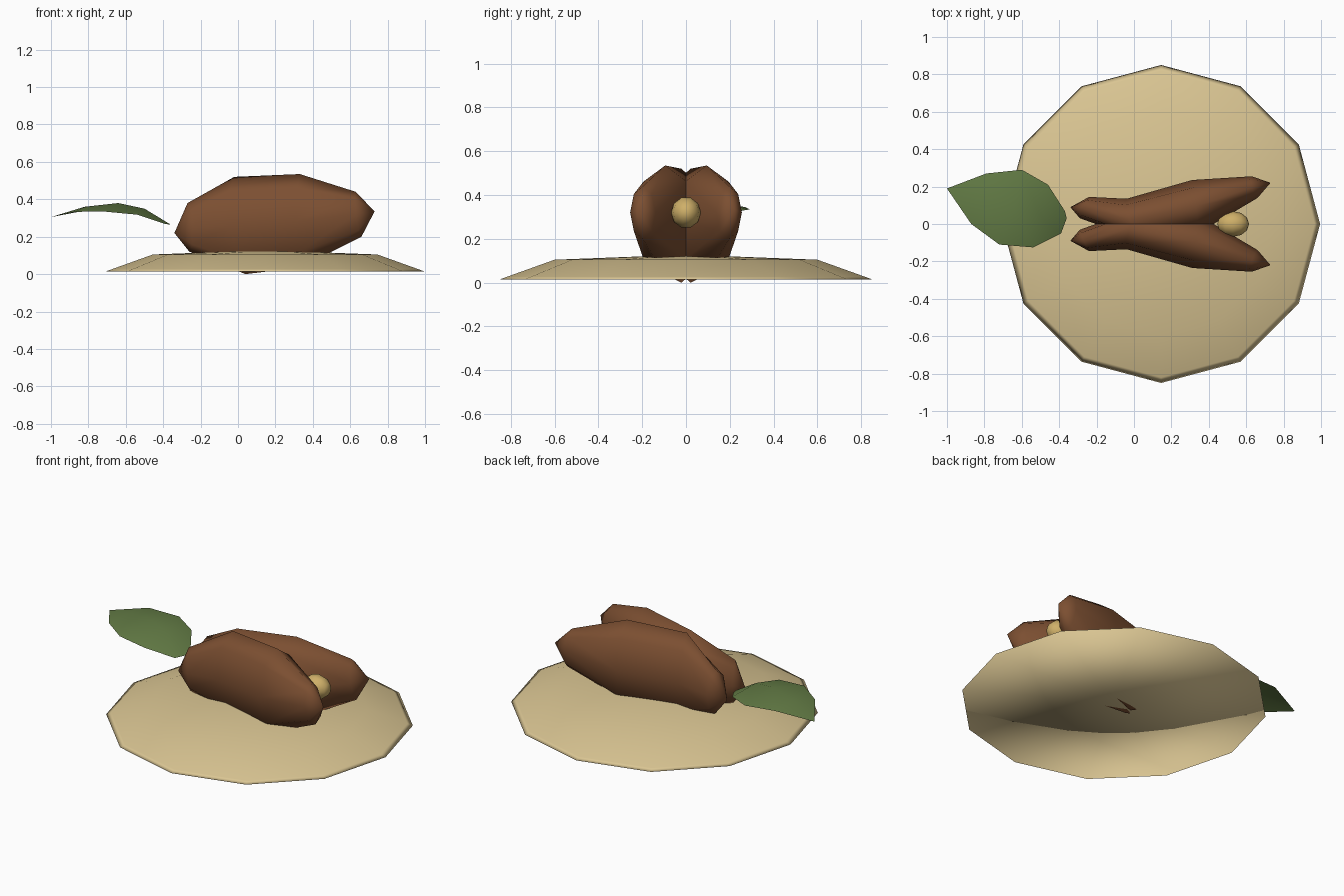
import bpy
import bmesh
from math import cos, sin, pi
from mathutils import Vector

cube = bpy.data.objects.get("Cube")
if cube:
    bpy.data.objects.remove(cube, do_unlink=True)


def material(name, rgb):
    mat = bpy.data.materials.new(name)
    mat.use_nodes = True
    mat.diffuse_color = (*rgb, 1)
    bsdf = mat.node_tree.nodes["Principled BSDF"]
    bsdf.inputs["Base Color"].default_value = (*rgb, 1)
    bsdf.inputs["Roughness"].default_value = 0.8
    return mat


cream = material("cream", (0.70, 0.56, 0.29))
brown = material("brown", (0.20, 0.078, 0.031))
gold = material("gold", (0.62, 0.43, 0.14))
green = material("leaf green", (0.125, 0.20, 0.06))


def finish(bm, name, mat, recalc=True):
    if recalc:
        bmesh.ops.recalc_face_normals(bm, faces=bm.faces[:])
    for face in bm.faces:
        face.smooth = True
    mesh = bpy.data.meshes.new(name)
    bm.to_mesh(mesh)
    bm.free()
    mesh.materials.append(mat)
    obj = bpy.data.objects.new(name, mesh)
    bpy.context.collection.objects.link(obj)
    return obj


def loft(name, start, rings, end, mat):
    """Skin closed rings of points, closing both ends with a fan."""
    bm = bmesh.new()
    loops = [[bm.verts.new(p) for p in ring] for ring in rings]
    n = len(loops[0])
    for a, b in zip(loops, loops[1:]):
        for i in range(n):
            j = (i + 1) % n
            bm.faces.new((a[i], a[j], b[j], b[i]))
    for tip, loop in ((start, loops[0]), (end, loops[-1])):
        pole = bm.verts.new(tip)
        for i in range(n):
            bm.faces.new((pole, loop[i], loop[(i + 1) % n]))
    return finish(bm, name, mat)


# Twelve-sided domed base
BASE_X = 0.145
profile = [(0.60, 0.105), (0.82, 0.026), (0.85, 0.015)]
base_rings = [[(BASE_X + r * cos(i * pi / 6), r * sin(i * pi / 6), z)
               for i in range(12)] for r, z in profile]
loft("domed_base", (BASE_X, 0, 0.128), base_rings, (BASE_X, 0, 0.015), cream)

# Pod halves: ring centre, half width, half height, lean across, lean upwards
pod_sections = [
    ((-0.265, 0.088, 0.25), 0.057, 0.13, 0.025, -0.005),
    ((0.01, 0.02, 0.26), 0.115, 0.26, -0.05, -0.03),
    ((0.33, 0.095, 0.285), 0.14, 0.25, -0.02, 0.0),
    ((0.645, 0.197, 0.32), 0.058, 0.12, -0.015, -0.015),
]
for side, label in ((1, "back"), (-1, "front")):
    rings = []
    for (cx, cy, cz), ry, rz, lean_y, lean_z in pod_sections:
        ring = []
        for i in range(8):
            c, s = cos(i * pi / 4), sin(i * pi / 4)
            ring.append((cx + lean_y * c + lean_z * s,
                         side * (cy + ry * c), cz + rz * s))
        rings.append(ring)
    loft("pod_half_" + label, (-0.34, side * 0.09, 0.22), rings,
         (0.73, side * 0.22, 0.335), brown)

# Seed held in the open end of the pod
bm = bmesh.new()
bmesh.ops.create_uvsphere(bm, u_segments=10, v_segments=6, radius=1)
for v in bm.verts:
    x, y, z = v.co
    v.co = Vector((0.53 + 0.085 * z, 0.068 * y, 0.32 + 0.072 * x))
finish(bm, "seed", gold)

# Arched leaf: back edge, midrib and front edge at each station
leaf_stations = [
    ((-0.79, 0.27, 0.345), (-0.82, 0.13, 0.36), (-0.87, 0.0, 0.333)),
    ((-0.60, 0.29, 0.335), (-0.64, 0.085, 0.38), (-0.72, -0.11, 0.335)),
    ((-0.46, 0.21, 0.32), (-0.50, 0.04, 0.35), (-0.54, -0.125, 0.318)),
    ((-0.37, 0.07, 0.27), (-0.36, 0.03, 0.265), (-0.39, -0.05, 0.268)),
]
bm = bmesh.new()
tip = bm.verts.new((-1.0, 0.19, 0.305))
rows = [[bm.verts.new(p) for p in station] for station in leaf_stations]
for k in range(2):
    bm.faces.new((tip, rows[0][k + 1], rows[0][k]))
    for a, b in zip(rows, rows[1:]):
        bm.faces.new((a[k], a[k + 1], b[k + 1], b[k]))
finish(bm, "leaf", green, recalc=False)
